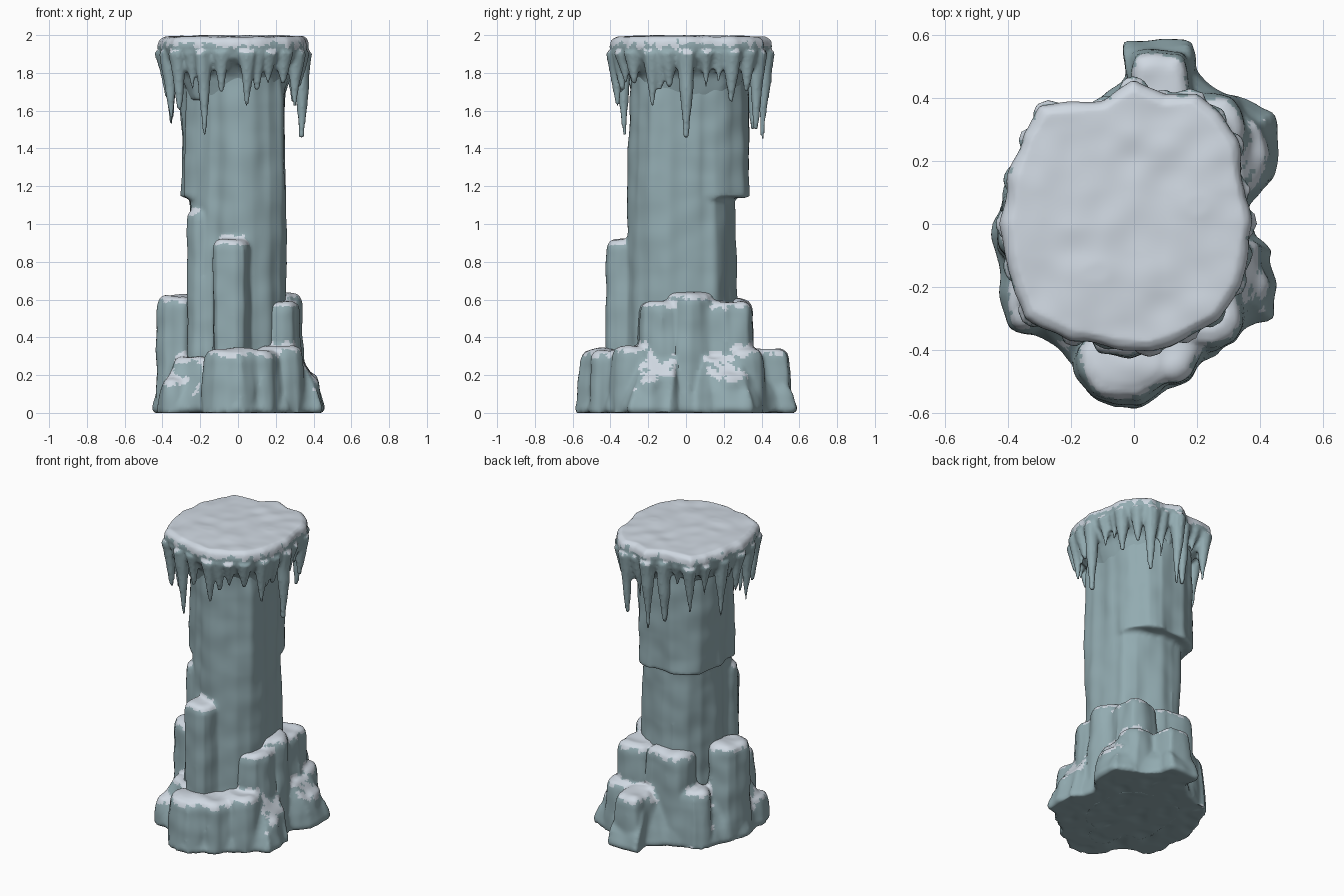
import bpy, bmesh, math, random
from mathutils import Vector, noise

random.seed(4)
if "Cube" in bpy.data.objects:
    bpy.data.objects.remove(bpy.data.objects["Cube"])


def material(name, rgb):
    mat = bpy.data.materials.new(name)
    mat.use_nodes = True
    mat.diffuse_color = (*rgb, 1)
    bsdf = next(n for n in mat.node_tree.nodes if n.type == 'BSDF_PRINCIPLED')
    bsdf.inputs["Base Color"].default_value = (*rgb, 1)
    return mat


ICE = material("blue grey ice", (0.29, 0.41, 0.44))
SNOW = material("snow", (0.63, 0.69, 0.76))


def loft(bm, rings):
    """Closed solid through a stack of rings with equal point counts."""
    loops = [[bm.verts.new(p) for p in ring] for ring in rings]
    n = len(loops[0])
    for a, b in zip(loops, loops[1:]):
        for i in range(n):
            j = (i + 1) % n
            bm.faces.new((a[i], a[j], b[j], b[i]))
    bm.faces.new(loops[0][::-1])
    bm.faces.new(loops[-1])


def chunk(bm, x, y, hx, hy, top, bottom=0.0, taper=0.88, n=14, power=2.6):
    """Rounded, uneven block of rock with half sizes hx, hy at its foot."""
    shape = []
    for i in range(n):
        a = math.tau * i / n
        c, s = math.cos(a), math.sin(a)
        r = (abs(c) ** power + abs(s) ** power) ** (-1 / power)
        r *= random.uniform(0.93, 1.04)
        shape.append((hx * r * c, hy * r * s))
    levels = [(bottom, 1), (bottom + 0.5 * (top - bottom), (1 + taper) / 2),
              (top - 0.05, taper), (top - 0.015, taper * 0.9), (top, taper * 0.65)]
    loft(bm, [[(x + px * k, y + py * k, z) for px, py in shape] for z, k in levels])


def icicle(bm, x, y, tip, radius, root=1.91):
    """Tapering drop, drawn in slightly toward the tip."""
    rings = []
    for k in range(7):
        t = 1 - k / 6
        r = radius * (1 - t) ** 1.1 + 0.009
        pull = 1 - 0.03 * t
        rings.append([(x * pull + r * math.cos(a), y * pull + r * math.sin(a),
                       root + (tip - root) * t)
                      for a in (math.tau * i / 8 for i in range(8))])
    loft(bm, rings)


def sculpt(name, bm, voxel, rough, drip, lip=None):
    """Fuse the solids, weather the surface and lay snow on upward faces."""
    bmesh.ops.recalc_face_normals(bm, faces=bm.faces)
    raw = bpy.data.meshes.new(name)
    bm.to_mesh(raw)
    bm.free()
    obj = bpy.data.objects.new(name, raw)
    bpy.context.scene.collection.objects.link(obj)
    mod = obj.modifiers.new("fuse", 'REMESH')
    mod.mode = 'VOXEL'
    mod.voxel_size = voxel
    deps = bpy.context.evaluated_depsgraph_get()
    mesh = bpy.data.meshes.new_from_object(obj.evaluated_get(deps))
    obj.modifiers.clear()
    obj.data = mesh
    bpy.data.meshes.remove(raw)
    mesh.name = name
    mesh.materials.clear()
    mesh.materials.append(ICE)
    mesh.materials.append(SNOW)

    bm = bmesh.new()
    bm.from_mesh(mesh)
    bmesh.ops.smooth_vert(bm, verts=bm.verts, factor=0.5, use_axis_x=True,
                          use_axis_y=True, use_axis_z=True)
    bm.normal_update()
    # Long vertical flutes plus small lumps
    moves = []
    for v in bm.verts:
        p, nrm = v.co, v.normal
        flute = noise.noise(Vector((p.x * 10, p.y * 10, p.z * 1.3)))
        lump = noise.noise(p * 8)
        side = Vector((nrm.x, nrm.y, 0.5 * nrm.z))
        moves.append(side * (flute * rough + lump * rough * 0.35))
    for v, m in zip(bm.verts, moves):
        v.co += m
        v.co.z = min(2.0, max(0.0, v.co.z))
    bm.normal_update()

    # Snow on the ledges
    snow = set()
    for f in bm.faces:
        c = f.calc_center_median()
        wobble = noise.noise(c * 22)
        if f.normal.z > 0.55 + 0.2 * wobble:
            snow.add(f)
        elif lip and c.z > lip + 0.05 * wobble:
            snow.add(f)
    # Ragged drip of snow over each edge
    for _ in range(drip):
        grown = set()
        for f in snow:
            for e in f.edges:
                for g in e.link_faces:
                    if g not in snow and noise.noise(g.calc_center_median() * 30) > -0.12:
                        grown.add(g)
        snow |= grown
    for f in bm.faces:
        f.smooth = True
        f.material_index = 1 if f in snow else 0
    bm.to_mesh(mesh)
    bm.free()


# Column with its overhanging slab and the two attached pillars
bm = bmesh.new()
chunk(bm, 0.0, -0.015, 0.27, 0.285, 1.9, taper=0.97, n=20, power=2.3)
chunk(bm, -0.035, 0.065, 0.28, 0.278, 1.9, bottom=1.14, taper=0.98, n=20, power=2.3)
chunk(bm, -0.04, -0.325, 0.105, 0.1, 0.92, taper=0.95, power=3)
chunk(bm, -0.2, -0.15, 0.07, 0.09, 1.07, taper=0.85)
sculpt("column", bm, 0.014, 0.02, 1)

# Flared footing outline
FOOT = [
    (0, -0.59), (-0.1, -0.55), (-0.2, -0.44), (-0.28, -0.37), (-0.42, -0.28),
    (-0.43, -0.15), (-0.46, -0.03), (-0.43, 0.08), (-0.38, 0.2), (-0.28, 0.32),
    (-0.12, 0.39), (-0.04, 0.47), (-0.03, 0.58), (0.18, 0.59), (0.2, 0.5),
    (0.3, 0.42), (0.45, 0.36), (0.45, 0.15), (0.37, 0.05), (0.37, -0.05),
    (0.45, -0.08), (0.45, -0.3), (0.3, -0.36), (0.2, -0.45), (0.13, -0.52),
]
# Stepped rocks on the footing: x, y, half width, half depth, top
ROCKS = [
    (-0.02, -0.41, 0.17, 0.165, 0.34), (0.1, -0.38, 0.13, 0.13, 0.33),
    (0.22, -0.27, 0.15, 0.13, 0.35), (-0.31, -0.01, 0.13, 0.16, 0.62),
    (-0.3, -0.22, 0.13, 0.13, 0.18), (0.2, 0.02, 0.15, 0.14, 0.64),
    (0.21, -0.13, 0.14, 0.13, 0.59), (0.19, 0.21, 0.14, 0.15, 0.59),
    (0.35, -0.19, 0.085, 0.11, 0.19), (0.35, 0.25, 0.085, 0.11, 0.21),
    (0.23, 0.31, 0.13, 0.12, 0.34), (0.08, 0.42, 0.115, 0.145, 0.34),
    (-0.07, 0.23, 0.17, 0.14, 0.6), (-0.19, 0.23, 0.15, 0.12, 0.37),
]
bm = bmesh.new()
loft(bm, [[(x * k, y * k, z) for x, y in FOOT]
          for z, k in ((0, 0.97), (0.02, 1), (0.1, 0.95), (0.2, 0.86), (0.29, 0.75))])
for rock in ROCKS:
    chunk(bm, *rock)
sculpt("base_rocks", bm, 0.014, 0.026, 2)

# Snowy crown: rim outline, each point with its icicle tip height
RIM = [
    (-0.3, 0.38, 1.6), (-0.1, 0.4, 1.5), (0, 0.46, 1.45), (0.1, 0.41, 1.62),
    (0.2, 0.42, 1.5), (0.27, 0.36, 1.7), (0.33, 0.27, 1.65), (0.36, 0.12, 1.72),
    (0.38, 0, 1.46), (0.36, -0.1, 1.72), (0.34, -0.2, 1.62), (0.27, -0.31, 1.74),
    (0.18, -0.36, 1.74), (0.05, -0.41, 1.62), (-0.1, -0.39, 1.7),
    (-0.2, -0.37, 1.47), (-0.35, -0.3, 1.6), (-0.4, -0.15, 1.52),
    (-0.42, 0, 1.65), (-0.4, 0.15, 1.52), (-0.36, 0.29, 1.7),
]
bm = bmesh.new()
LEVELS = [(1.66, 0.64), (1.78, 0.74), (1.84, 0.87), (1.88, 0.96), (1.94, 1.0),
          (1.975, 0.98), (1.992, 0.92), (1.994, 0.6)]
loft(bm, [[(x * k, y * k, z) for x, y, _ in RIM] for z, k in LEVELS])
for i, (x, y, tip) in enumerate(RIM):
    icicle(bm, x * 0.91, y * 0.91, tip, 0.045)
    if i % 3 == 0:
        nx, ny, _ = RIM[(i + 1) % len(RIM)]
        icicle(bm, (x + nx) * 0.45, (y + ny) * 0.45, random.uniform(1.7, 1.78), 0.035)
sculpt("crown_with_icicles", bm, 0.011, 0.016, 1, lip=1.955)
